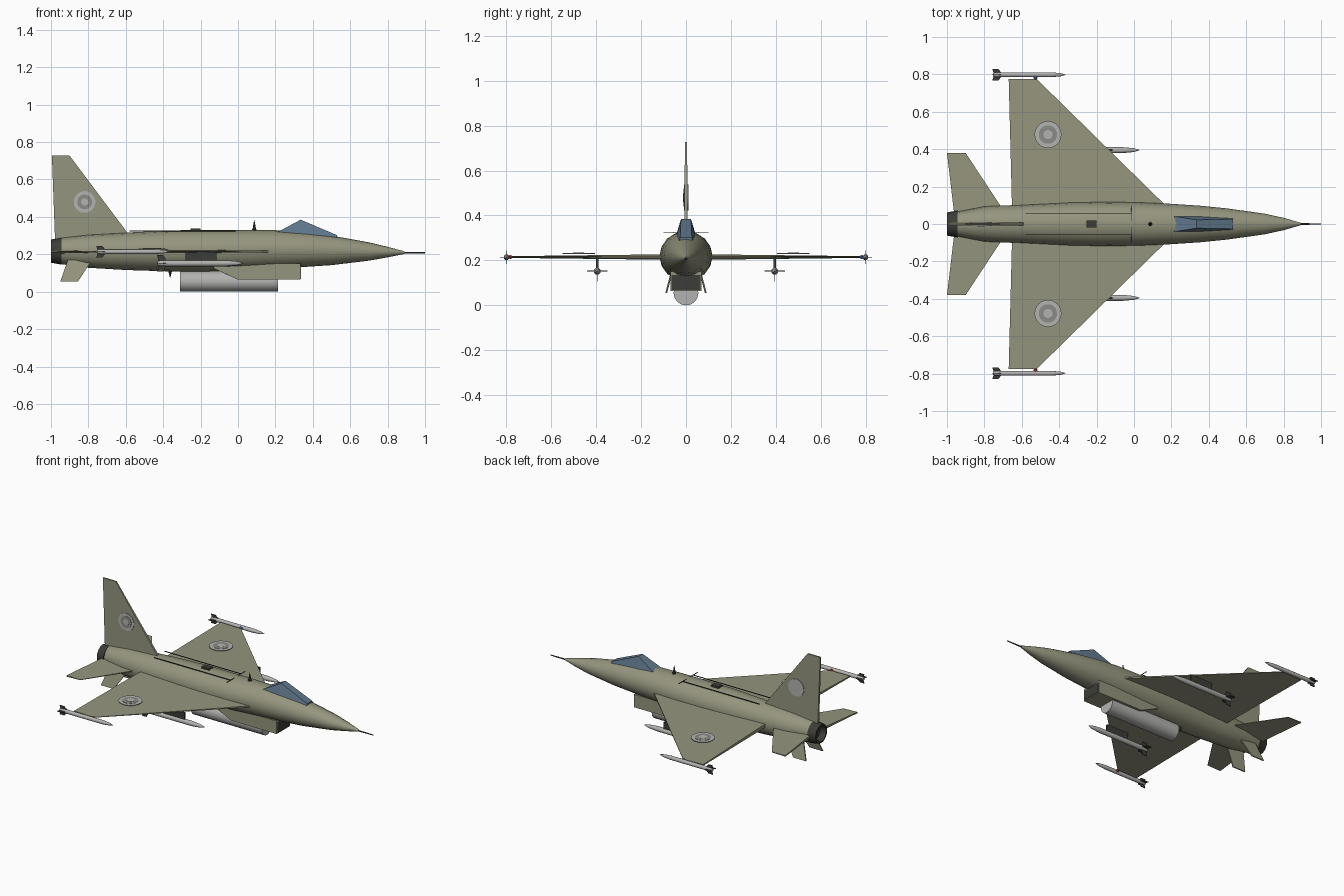
import bpy, bmesh, math
from math import sin, cos, pi

if "Cube" in bpy.data.objects:
    bpy.data.objects.remove(bpy.data.objects["Cube"])


def mat(name, c):
    m = bpy.data.materials.new(name)
    m.diffuse_color = (*c, 1)
    m.use_nodes = True
    m.node_tree.nodes["Principled BSDF"].inputs["Base Color"].default_value = m.diffuse_color
    return m


OLIVE = mat("olive", (0.30, 0.30, 0.21))
DARK = mat("dark", (0.045, 0.045, 0.04))
GLASS = mat("glass", (0.12, 0.19, 0.27))
RED = mat("red", (0.6, 0.06, 0.04))
BLUE = mat("blue", (0.06, 0.2, 0.6))
PALE = mat("pale", (0.45, 0.45, 0.44))
MID = mat("mid_grey", (0.26, 0.26, 0.24))


def loft(name, rings, material=None, smooth=False):
    """Bridge equal-length closed sections and cap both ends."""
    bm = bmesh.new()
    vs = [[bm.verts.new(p) for p in r] for r in rings]
    n = len(rings[0])
    for a, b in zip(vs, vs[1:]):
        for i in range(n):
            j = (i + 1) % n
            bm.faces.new((a[i], a[j], b[j], b[i]))
    bm.faces.new(vs[0])
    bm.faces.new(vs[-1])
    bmesh.ops.recalc_face_normals(bm, faces=bm.faces)
    me = bpy.data.meshes.new(name)
    bm.to_mesh(me)
    bm.free()
    ob = bpy.data.objects.new(name, me)
    bpy.context.collection.objects.link(ob)
    if material:
        me.materials.append(material)
    if smooth:
        bpy.ops.object.select_all(action='DESELECT')
        ob.select_set(True)
        bpy.context.view_layer.objects.active = ob
        bpy.ops.object.shade_smooth_by_angle(angle=math.radians(35))
    return ob


def oval(x, ry, rz, y, z, n=16):
    return [(x, y + ry * cos(2 * pi * i / n), z + rz * sin(2 * pi * i / n)) for i in range(n)]


def tube(name, stations, y, z, material=None, n=16):
    return loft(name, [oval(x, r, r, y, z, n) for x, r in stations], material, True)


def box(name, x0, x1, y0, y1, z0, z1, material=None):
    ring = lambda x: [(x, y0, z0), (x, y1, z0), (x, y1, z1), (x, y0, z1)]
    return loft(name, [ring(x0), ring(x1)], material)


def flat_wing(name, le, te, tip_le, tip_te, z, t0, t1, s):
    def sec(a, b, t):
        return [(a[0], s * a[1], z - t * .4), (a[0], s * a[1], z + t * .4),
                (b[0], s * b[1], z + t), (b[0], s * b[1], z - t)]
    return loft(name, [sec(le, te, t0), sec(tip_le, tip_te, t1)], OLIVE)


def disc(name, r, c, axis, h, material):
    """Thin round plate along z or y, rising by h from c."""
    def ring(d):
        pts = [(r * cos(2 * pi * i / 24), r * sin(2 * pi * i / 24)) for i in range(24)]
        if axis == 'z':
            return [(c[0] + u, c[1] + v, c[2] + d) for u, v in pts]
        return [(c[0] + u, c[1] + d, c[2] + v) for u, v in pts]
    return loft(name, [ring(0), ring(h)], material)


def roundel(name, r, c, axis, sign):
    for i, (k, m) in enumerate(((1, PALE), (.68, MID), (.34, PALE))):
        disc(f"{name}_{i}", r * k, c, axis, sign * (.003 + .0015 * i), m)


def missile(name, x0, x1, r, y, z, span, chord):
    L = x1 - x0
    tube(name, [(x0, r * .8), (x0 + .03, r), (x1 - .2 * L, r), (x1 - .07 * L, r * .65), (x1, r * .08)],
         y, z, PALE, 12)
    t = .002
    for i in range(4):
        a = i * pi / 2
        def pt(x, d, o):
            return (x, y + d * cos(a) - o * sin(a), z + d * sin(a) + o * cos(a))
        prof = [(x0 + chord, 0), (x0 + chord * .55, span), (x0 - .003, span), (x0 + .008, 0)]
        loft(f"{name}_fin_{i}", [[pt(x, d, o) for x, d in prof] for o in (-t, t)], DARK)


# fuselage: x, half width, bottom z, top z
body = [(-.95, .065, .148, .288), (-.8, .094, .128, .305), (-.6, .103, .116, .316),
        (-.35, .115, .108, .328), (-.2, .118, .107, .33), (0, .116, .113, .33),
        (.2, .108, .124, .329), (.35, .098, .132, .318), (.5, .083, .142, .3),
        (.7, .055, .166, .264), (.8, .033, .184, .24), (.89, .007, .202, .216)]
loft("fuselage", [oval(x, w, (t - b) / 2, 0, (t + b) / 2) for x, w, b, t in body], OLIVE, True)
tube("nose_probe", [(.88, .005), (1, .003)], 0, .208, DARK, 8)

# exhaust nozzle, hollow at the back
tube("nozzle", [(-.945, .072), (-1, .062), (-1, .052), (-.96, .045)], 0, .217, DARK)

# canopy
def can(x, wb, zb, wt, zt):
    return [(x, -wb, zb), (x, wb, zb), (x, wt, zt), (x, -wt, zt)]
loft("canopy", [can(.21, .048, .29, .042, .318), can(.335, .046, .29, .022, .385),
                can(.53, .034, .275, .026, .302)], GLASS)

# belly intake with dark mouth
side = [(.335, .064), (0, .064), (-.13, .125), (-.13, .15), (.335, .15)]
loft("intake", [[(x, y, z) for x, z in side] for y in (-.07, .07)], OLIVE)
box("intake_mouth", .33, .338, -.064, .064, .069, .134, DARK)

# belly tank
tube("belly_tank", [(-.31, .055), (.215, .055)], 0, .055, PALE, 24)

# vertical fin
fin = [(-.58, .3), (-.9, .727), (-.995, .727), (-.978, .27)]
loft("tail_fin", [[(x, y * (1 if z < .5 else .6), z) for x, z in fin] for y in (-.008, .008)], OLIVE)
roundel("fin_roundel_right", .058, (-.82, -.0065, .48), 'y', -1)
disc("fin_roundel_left", .058, (-.82, .0065, .48), 'y', .004, PALE)

# spine details
box("spine_hatch", -.255, -.2, -.02, .02, .32, .337, DARK)
box("cross_seam", -.017, -.013, -.1, .1, .324, .327, DARK)
tube("spine_aerial_base", [(.075, .004), (.1, .004)], 0, .33, DARK, 8)
for nm, x, z0, z1 in (("top_aerial", .087, .325, .383), ("belly_aerial", -.363, .115, .075)):
    loft(nm, [[(x + r * cos(i * pi / 4), r * sin(i * pi / 4), z) for i in range(8)]
              for r, z in ((.011, z0), (.001, z1))], DARK)

# mirrored parts
for s, side_name in ((1, "left"), (-1, "right")):
    flat_wing(f"{side_name}_wing", (.27, 0), (-.65, 0), (-.52, .775), (-.67, .775), .215, .013, .004, s)
    flat_wing(f"{side_name}_tailplane", (-.65, 0), (-.955, 0), (-.9, .38), (-1, .38), .213, .009, .004, s)
    roundel(f"{side_name}_wing_roundel", .072, (-.46, s * .478, .229), 'z', 1)
    # ventral fin, slightly splayed
    vf = [(-.78, .17, .058), (-.855, .055, .088), (-.95, .055, .088), (-.91, .17, .058)]
    loft(f"{side_name}_ventral_fin", [[(x, s * (y + o), z) for x, z, y in vf] for o in (-.004, .004)], OLIVE)
    # stores
    missile(f"{side_name}_tip_missile", -.755, -.365, .013, s * .798, .214, .03, .055)
    missile(f"{side_name}_wing_missile", -.43, .03, .016, s * .395, .152, .045, .055)
    box(f"{side_name}_pylon", -.28, -.115, s * .395 - .005, s * .395 + .005, .16, .212, DARK)
    tube(f"{side_name}_nav_light", [(-.536, .003), (-.531, .009), (-.521, .009), (-.516, .003)],
         s * .782, .215, BLUE if s > 0 else RED, 10)
    box(f"{side_name}_spine_seam", -.58, -.013, s * .055 - .0015, s * .055 + .0015, .322, .327, DARK)
